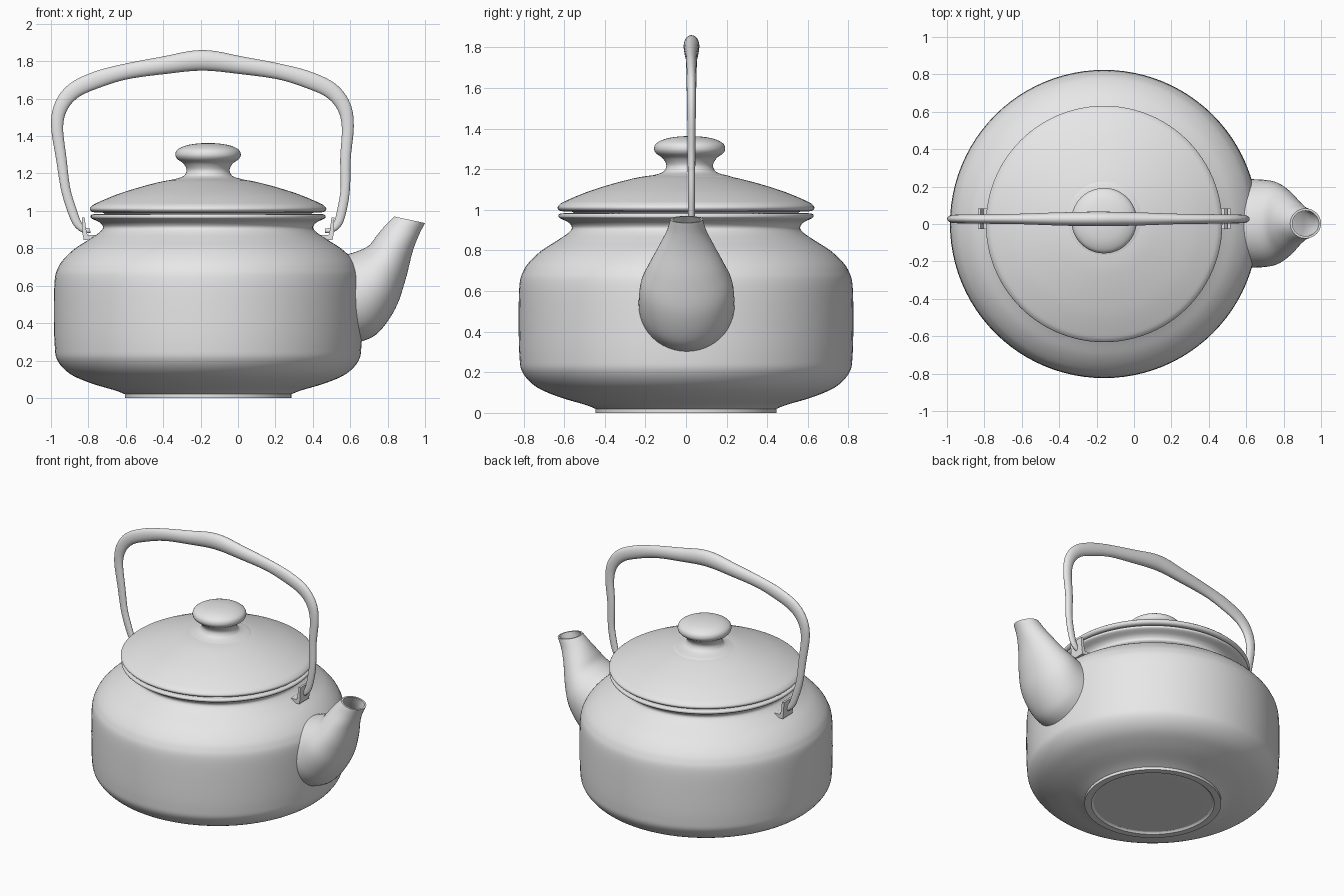
import bpy, bmesh
from math import sin, cos, pi, radians
from mathutils import Vector

cube = bpy.data.objects.get("Cube")
if cube:
    bpy.data.objects.remove(cube, do_unlink=True)

grey = bpy.data.materials.new("plain_grey")
grey.use_nodes = True
grey.diffuse_color = (0.8, 0.8, 0.8, 1)
grey.node_tree.nodes["Principled BSDF"].inputs["Base Color"].default_value = (0.8, 0.8, 0.8, 1)

CENTRE = Vector((-0.16, 0, 0))   # axis of the pot


def smooth_path(points, steps=6):
    """Catmull-Rom curve through points of any dimension; a doubled point is a corner."""
    pts = [Vector(p) for p in points]
    pts = [pts[0]] + pts + [pts[-1]]
    out = []
    for a, b, c, d in zip(pts, pts[1:], pts[2:], pts[3:]):
        if (b - c).length < 1e-6:
            continue
        for i in range(steps):
            t = i / steps
            out.append(0.5 * (2 * b + (c - a) * t + (2 * a - 5 * b + 4 * c - d) * t * t
                              + (3 * b - a - 3 * c + d) * t ** 3))
    return out + [pts[-1]]


def finish(name, bm, angle=35):
    bmesh.ops.remove_doubles(bm, verts=bm.verts, dist=1e-5)
    bmesh.ops.recalc_face_normals(bm, faces=bm.faces)
    mesh = bpy.data.meshes.new(name)
    bm.to_mesh(mesh)
    bm.free()
    mesh.materials.append(grey)
    obj = bpy.data.objects.new(name, mesh)
    bpy.context.collection.objects.link(obj)
    bpy.ops.object.select_all(action='DESELECT')
    obj.select_set(True)
    bpy.context.view_layer.objects.active = obj
    bpy.ops.object.shade_smooth_by_angle(angle=radians(angle))
    return obj


def loft(name, rings, caps=False):
    """Skin a list of closed rings."""
    bm = bmesh.new()
    rows = [[bm.verts.new(p) for p in ring] for ring in rings]
    n = len(rows[0])
    for r, s in zip(rows, rows[1:]):
        for i in range(n):
            j = (i + 1) % n
            bm.faces.new((r[i], r[j], s[j], s[i]))
    if caps:
        bm.faces.new(rows[0])
        bm.faces.new(rows[-1])
    return finish(name, bm)


def ellipse(centre, u, v, n):
    return [centre + u * cos(2 * pi * i / n) + v * sin(2 * pi * i / n) for i in range(n)]


def lathe(name, profile, offset=(0, 0, 0), n=96):
    X, Y = Vector((1, 0, 0)), Vector((0, 1, 0))
    rings = []
    for r, z in smooth_path(profile):
        r = max(r, 0)
        rings.append(ellipse(CENTRE + Vector(offset) + Vector((0, 0, z)), X * r, Y * r, n))
    return loft(name, rings)


# Pot: recessed base, foot, rounded wall, pinched neck and flared rim
lathe("pot_body", [
    (0, .012), (.36, .012), (.385, .012), (.40, 0), (.40, 0), (.445, 0), (.445, 0),
    (.445, .02), (.445, .02), (.50, .041), (.63, .08), (.74, .13), (.805, .20),
    (.82, .28), (.824, .45), (.82, .63), (.80, .70), (.765, .75), (.71, .80),
    (.64, .845), (.585, .882), (.562, .91), (.578, .937), (.62, .958), (.628, .969),
    (.62, .981), (.58, .981), (.55, .96)])

# Lid: rolled edge and shallow dome
lathe("lid", [
    (.54, .965), (.56, .99), (.60, .992), (.622, .996), (.632, 1.01), (.622, 1.026),
    (.59, 1.045), (.47, 1.094), (.31, 1.142), (.18, 1.168), (0, 1.18)])

# Knob: collar, waist and rounded cap
lathe("lid_knob", [
    (.215, 1.155), (.20, 1.165), (.15, 1.178), (.125, 1.192), (.115, 1.22), (.132, 1.253),
    (.165, 1.278), (.175, 1.302), (.163, 1.328), (.12, 1.349), (.06, 1.36), (0, 1.363)],
    offset=(0, .018, 0), n=64)

# Spout: each section runs from an upper to a lower point, with a half width
sections = [
    (.45, .72, .62, .29, .235), (.56, .76, .74, .34, .236), (.64, .785, .84, .475, .225),
    (.70, .815, .895, .63, .185), (.74, .865, .933, .78, .135),
    (.785, .92, .967, .87, .098), (.835, .97, 1.0, .935, .08)]


def spout_ring(s, inset=0):
    top, low = Vector((s[0], 0, s[1])), Vector((s[2], 0, s[3]))
    half = (top - low) / 2
    half -= half.normalized() * inset
    return ellipse((top + low) / 2 + Vector((0, .003, 0)), half,
                   Vector((0, s[4] - inset, 0)), 48)


path = smooth_path(sections)
rings = [spout_ring(s) for s in path]
rings += [spout_ring(s, .012) for s in reversed(path[12:])]   # bore
loft("spout", rings, caps=True)

# Bail handle: x, z, half thickness in the arch plane, half thickness across
HANDLE_Y = .027
left_side = [
    (-.79, .895, .012, .012), (-.825, .898, .015, .014), (-.86, .935, .022, .016),
    (-.89, 1.01, .025, .017), (-.922, 1.12, .025, .018), (-.945, 1.28, .028, .019),
    (-.967, 1.45, .032, .021), (-.945, 1.56, .038, .023), (-.875, 1.645, .043, .024),
    (-.75, 1.703, .045, .026), (-.60, 1.745, .042, .028), (-.40, 1.778, .047, .035)]
right_side = [(-.38 - x + .055 * max(0, min(1, (1.35 - z) / .4)), z, a, b)
              for x, z, a, b in reversed(left_side)]
bail = smooth_path(left_side + [(-.19, 1.805, .055, .039)] + right_side)
rings = []
for i, p in enumerate(bail):
    d = bail[min(i + 1, len(bail) - 1)] - bail[max(i - 1, 0)]
    across = Vector((-d[1], 0, d[0])).normalized()
    rings.append(ellipse(Vector((p[0], HANDLE_Y, p[1])), across * p[2],
                         Vector((0, p[3], 0)), 24))
loft("handle", rings, caps=True)

# Handle brackets: bent strips with an upright ear and a foot on the shoulder
outline = [(.675, .965), (.66, .965), (.652, .90), (.645, .872), (.60, .872),
           (.60, .845), (.665, .845), (.672, .88)]
for side, name in ((1, "left_bracket"), (-1, "right_bracket")):
    bm = bmesh.new()
    face = bm.faces.new([bm.verts.new((CENTRE.x + side * x, HANDLE_Y - .055, z))
                         for x, z in outline])
    ext = bmesh.ops.extrude_face_region(bm, geom=[face])
    moved = [g for g in ext["geom"] if isinstance(g, bmesh.types.BMVert)]
    bmesh.ops.translate(bm, verts=moved, vec=(0, .11, 0))
    finish(name, bm, 30)
